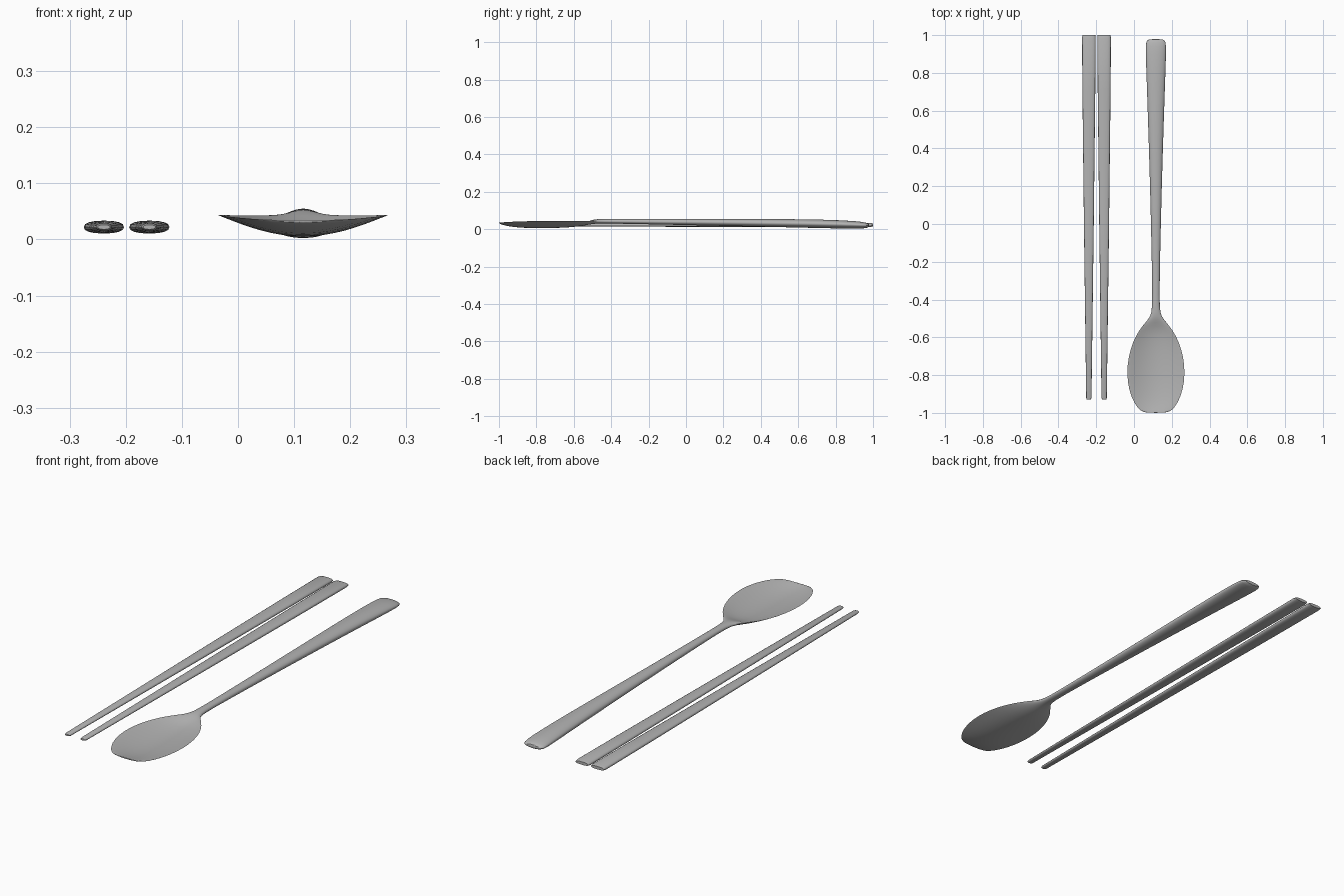
import bpy, bmesh, math

cube = bpy.data.objects.get("Cube")
if cube:
    bpy.data.objects.remove(cube, do_unlink=True)

steel = bpy.data.materials.new("brushed_steel_grey")
steel.use_nodes = True
colour = (0.45, 0.45, 0.45, 1)
steel.diffuse_color = colour
steel.node_tree.nodes["Principled BSDF"].inputs["Base Color"].default_value = colour


def loft(name, x, stations, section, sides, levels):
    """Skin closed cross-sections along y and cap both ends."""
    bm = bmesh.new()
    rings = []
    for y, *shape in stations:
        ring = []
        for i in range(sides):
            px, pz = section(2 * math.pi * i / sides, *shape)
            ring.append(bm.verts.new((x + px, y, pz)))
        rings.append(ring)
    for a, b in zip(rings, rings[1:]):
        for i in range(sides):
            j = (i + 1) % sides
            bm.faces.new((a[i], a[j], b[j], b[i]))
    bm.faces.new(rings[0])
    bm.faces.new(rings[-1])
    bmesh.ops.recalc_face_normals(bm, faces=bm.faces)
    mesh = bpy.data.meshes.new(name)
    bm.to_mesh(mesh)
    bm.free()
    mesh.materials.append(steel)
    obj = bpy.data.objects.new(name, mesh)
    bpy.context.collection.objects.link(obj)
    if levels:
        mod = obj.modifiers.new("smooth", "SUBSURF")
        mod.levels = mod.render_levels = levels
    bpy.ops.object.select_all(action="DESELECT")
    obj.select_set(True)
    bpy.context.view_layer.objects.active = obj
    bpy.ops.object.shade_smooth_by_angle(angle=math.radians(50))
    return obj


def spoon_section(a, half, rim, top, bottom, power):
    """Top and bottom swell away from a rim line; a negative top is hollow."""
    c = abs(math.sin(a))
    edge = 0.003 * c
    swell = c ** power
    if math.sin(a) >= 0:
        return half * math.cos(a), rim + edge + (top - rim - 0.003) * swell
    return half * math.cos(a), rim - edge + (bottom - rim + 0.003) * swell


# y, half width, rim height, middle top, middle bottom, roundness
spoon = [
    (-1.0, 0.055, 0.034, 0.036, 0.031, 1),
    (-0.988, 0.085, 0.036, 0.033, 0.025, 1.5),
    (-0.95, 0.116, 0.039, 0.024, 0.014, 2),
    (-0.88, 0.145, 0.042, 0.015, 0.006, 2.4),
    (-0.79, 0.156, 0.044, 0.012, 0.004, 2.5),
    (-0.7, 0.147, 0.044, 0.013, 0.005, 2.5),
    (-0.62, 0.122, 0.043, 0.018, 0.009, 2.2),
    (-0.56, 0.088, 0.043, 0.027, 0.016, 2),
    (-0.52, 0.055, 0.043, 0.043, 0.024, 1.5),
    (-0.49, 0.029, 0.042, 0.053, 0.029, 1),
    (-0.45, 0.019, 0.042, 0.055, 0.031, 1),
    (-0.3, 0.02, 0.041, 0.055, 0.028, 1),
    (0.0, 0.026, 0.038, 0.055, 0.022, 1),
    (0.4, 0.037, 0.033, 0.055, 0.013, 1),
    (0.75, 0.049, 0.028, 0.052, 0.005, 1),
    (0.92, 0.055, 0.023, 0.043, 0.001, 1),
    (0.965, 0.053, 0.02, 0.035, 0.005, 1),
    (0.98, 0.042, 0.019, 0.027, 0.012, 1),
]
loft("spoon", 0.116, spoon, spoon_section, 24, 1)


def stick_section(a, half, thick):
    """Flattened bar with softened sides."""
    c, s = math.cos(a), math.sin(a)
    return (half * math.copysign(abs(c) ** 0.85, c),
            0.022 + thick * math.copysign(abs(s) ** 0.85, s))


# y, half width, half thickness
stick = [
    (-0.93, 0.011, 0.004),
    (-0.92, 0.014, 0.007),
    (0.0, 0.026, 0.0095),
    (0.7, 0.034, 0.011),
    (0.985, 0.036, 0.0115),
    (1.0, 0.034, 0.007),
]
for name, x in (("right_chopstick", -0.239), ("left_chopstick", -0.158)):
    loft(name, x, stick, stick_section, 16, 0)
